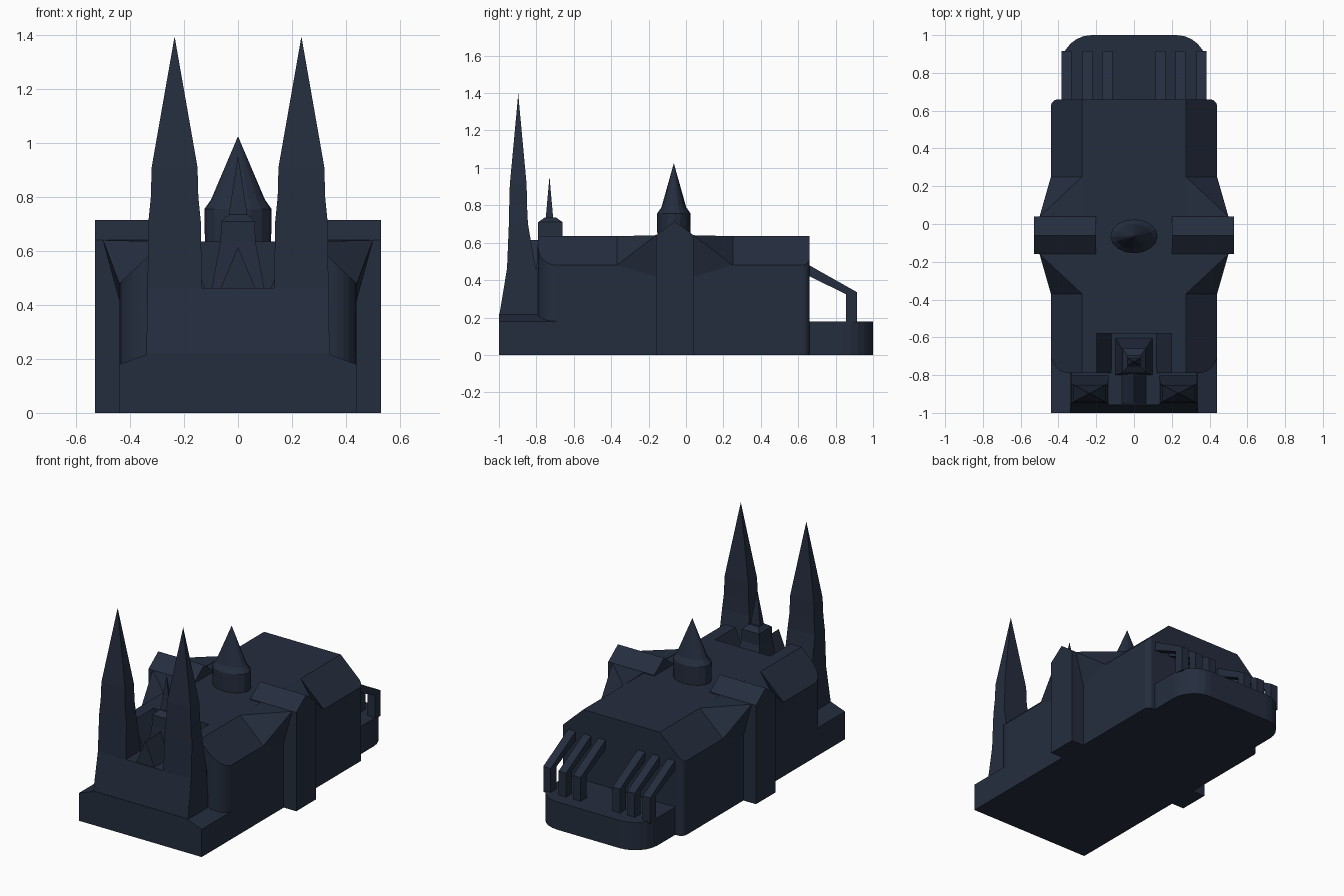
import bpy, bmesh, math

if "Cube" in bpy.data.objects:
    bpy.data.objects.remove(bpy.data.objects["Cube"])

mat = bpy.data.materials.new("dark_slate")
mat.diffuse_color = (0.018, 0.026, 0.048, 1)
mat.use_nodes = True
mat.node_tree.nodes["Principled BSDF"].inputs["Base Color"].default_value = mat.diffuse_color


def finish(name, bm):
    bmesh.ops.recalc_face_normals(bm, faces=bm.faces)
    me = bpy.data.meshes.new(name)
    bm.to_mesh(me)
    bm.free()
    me.materials.append(mat)
    ob = bpy.data.objects.new(name, me)
    bpy.context.collection.objects.link(ob)
    return ob


def loft(name, rings):
    """Join equal-length rings of points and cap both ends."""
    bm = bmesh.new()
    vs = [[bm.verts.new(p) for p in r] for r in rings]
    n = len(rings[0])
    for a, b in zip(vs, vs[1:]):
        for i in range(n):
            j = (i + 1) % n
            bm.faces.new((a[i], a[j], b[j], b[i]))
    bm.faces.new(vs[0])
    bm.faces.new(vs[-1])
    bmesh.ops.remove_doubles(bm, verts=bm.verts, dist=1e-5)
    return finish(name, bm)


def rect(x0, x1, y0, y1, z):
    return [(x0, y0, z), (x1, y0, z), (x1, y1, z), (x0, y1, z)]


def along_y(name, prof, y0, y1):
    return loft(name, [[(x, y, z) for x, z in prof] for y in (y0, y1)])


def along_x(name, prof, x0, x1):
    return loft(name, [[(x, y, z) for y, z in prof] for x in (x0, x1)])


def hull(name, pts):
    bm = bmesh.new()
    for p in pts:
        bm.verts.new(p)
    bmesh.ops.convex_hull(bm, input=bm.verts)
    return finish(name, bm)


def rounded_plan(hw, y0, y1, r_front, r_back, n=7):
    pts = []
    for sx, y, r, a0 in ((1, y0, r_front, -90), (1, y1, r_back, 0),
                         (-1, y1, r_back, 90), (-1, y0, r_front, 180)):
        cx, cy = sx * (hw - r), y + (r if y == y0 else -r)
        steps = n if r > 0.001 else 1
        for i in range(steps):
            a = math.radians(a0 + 90 * i / max(steps - 1, 1))
            if r > 0.001:
                pts.append((cx + r * math.cos(a), cy + r * math.sin(a)))
            else:
                pts.append((sx * hw, y))
    return pts


def up(name, plan, z0, z1):
    return loft(name, [[(x, y, z) for x, y in plan] for z in (z0, z1)])


def boolean(ob, cutter, op):
    cutter.hide_render = True
    m = ob.modifiers.new("cut", 'BOOLEAN')
    m.operation, m.object, m.solver = op, cutter, 'EXACT'
    bpy.context.view_layer.objects.active = ob
    bpy.ops.object.modifier_apply(modifier=m.name)
    bpy.data.objects.remove(cutter)


# Nave: flat-topped roof section, rounded corners, recess behind the towers
nave = along_y("nave", [(-.44, 0), (.44, 0), (.44, .48), (.275, .635),
                        (-.275, .635), (-.44, .48)], -.79, .66)
boolean(nave, up("plan_cutter", rounded_plan(.4405, -.7905, .6605, .1, .04), -.1, .8), 'INTERSECT')
boolean(nave, along_y("recess_cutter", [(-.12, .46), (.12, .46), (.2, .64), (.2, .7),
                                        (-.2, .7), (-.2, .64)], -.9, -.58), 'DIFFERENCE')

# Front plinth and leaning facade
along_y("front_plinth", [(-.44, 0), (.44, 0), (.44, .18), (.33, .22),
                         (-.33, .22), (-.44, .18)], -1, -.69)
loft("facade", [rect(-.33, .33, -1, -.77, .2), rect(-.33, .33, -.957, -.77, .462)])
along_y("facade_gable", [(-.065, .46), (.065, .46), (0, .615)], -.95, -.77)

# Central turret between the towers
loft("turret_base", [rect(-.1, .1, -.8, -.6, .45), rect(-.065, .065, -.79, -.66, .635),
                     rect(-.062, .062, -.79, -.66, .71), rect(-.035, .035, -.755, -.695, .735)])
loft("turret_spire", [rect(-.035, .035, -.75, -.71, .73), rect(0, 0, -.73, -.73, .955)])

# Crossing cupola: oval drum with pointed cap
rings = []
for rx, ry, z in ((.122, .088, .6), (.125, .09, .755), (.1, .066, .79), (.0, .0, 1.025)):
    rings.append([(rx * math.cos(t * math.pi / 8), -.065 + ry * math.sin(t * math.pi / 8), z)
                  for t in range(16)])
loft("cupola", rings)

# Low rounded ambulatory at the back
up("ambulatory", rounded_plan(.385, .6, 1, 0, .16), 0, .18)

for s, side in ((1, "right"), (-1, "left")):
    # Tower with tapering stages and spire
    c = s * .235
    loft("tower_" + side, [rect(c - h, c + h, a, b, z) for z, h, a, b in (
        (.2, .105, -1, -.785), (.46, .1, -.957, -.803), (.7, .098, -.947, -.845),
        (.8, .088, -.945, -.85), (.91, .085, -.942, -.852), (1.395, 0, -.897, -.897))])
    # Gabled transept arm
    along_x("transept_" + side, [(-.16, 0), (.04, 0), (.04, .64), (-.06, .715), (-.16, .64)],
            s * .2, s * .53)
    # Flared roof skirt on both sides of the transept
    hull("roof_flare_" + side, [(s * x, y, z) for x, y, z in (
        (.275, .25, .635), (.275, -.37, .635), (.44, .25, .48), (.44, -.37, .48),
        (.5, .04, .64), (.5, -.16, .64), (.44, .04, .42), (.44, -.16, .42),
        (.275, .04, .64), (.275, -.16, .64))])
    # Flying buttresses
    for i, x in enumerate((.115, .22, .33)):
        along_x(f"flying_buttress_{side}_{i + 1}",
                [(.64, .49), (.64, .43), (.855, .325), (.855, .17), (.915, .17), (.915, .335)],
                s * x, s * (x + .053))
